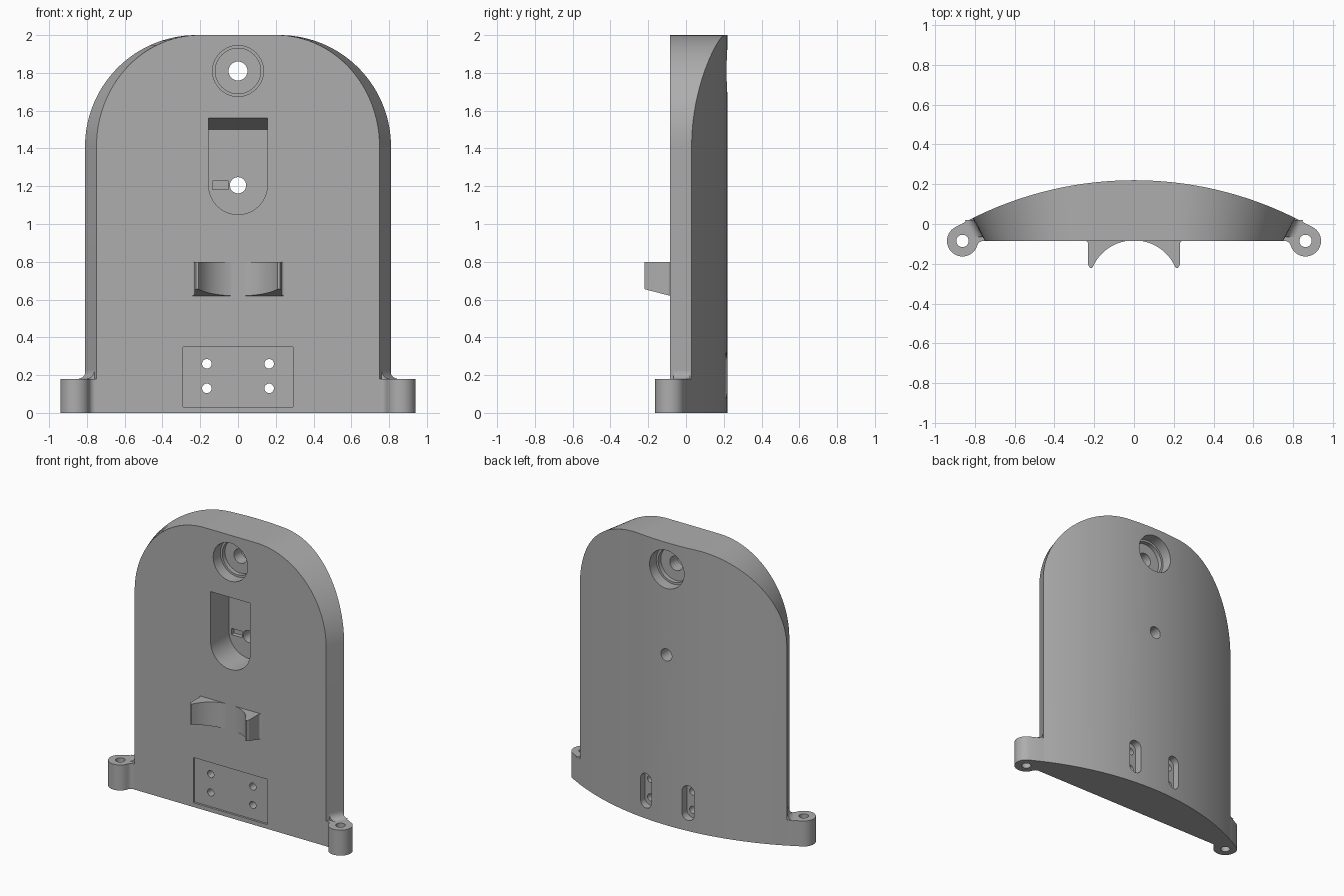
import bpy, bmesh
from math import sin, cos, pi, sqrt, radians
from mathutils import Vector

old = bpy.data.objects.get("Cube")
if old:
    bpy.data.objects.remove(old, do_unlink=True)

grey = bpy.data.materials.new("plain grey")
grey.use_nodes = True
grey.diffuse_color = (0.42, 0.42, 0.42, 1)
grey.node_tree.nodes["Principled BSDF"].inputs["Base Color"].default_value = grey.diffuse_color

FRONT = -0.085
HALF = 0.81
ARCH = 0.59
BACK_R = 1.82


def back_y(x):
    return 0.22 - BACK_R + sqrt(BACK_R ** 2 - x * x)


def top_z(x):
    d = max(abs(x) - (HALF - ARCH), 0)
    return 2 - ARCH + sqrt(max(ARCH ** 2 - d * d, 0))


def finish(name, bm):
    bmesh.ops.recalc_face_normals(bm, faces=bm.faces)
    mesh = bpy.data.meshes.new(name)
    bm.to_mesh(mesh)
    bm.free()
    mesh.materials.append(grey)
    ob = bpy.data.objects.new(name, mesh)
    bpy.context.collection.objects.link(ob)
    return ob


def loft(name, a, b):
    """Closed solid between two matching outlines."""
    bm = bmesh.new()
    va, vb = [[bm.verts.new(p) for p in ring] for ring in (a, b)]
    bm.faces.new(va)
    bm.faces.new(vb[::-1])
    n = len(va)
    for i in range(n):
        j = (i + 1) % n
        bm.faces.new((va[i], vb[i], vb[j], va[j]))
    return finish(name, bm)


def arc(cx, cy, r, a0, a1, n=32):
    return [(cx + r * cos(radians(a0 + (a1 - a0) * i / n)),
             cy + r * sin(radians(a0 + (a1 - a0) * i / n))) for i in range(n + 1)]


def along_y(name, pts, y0, y1):
    return loft(name, [(x, y0, z) for x, z in pts], [(x, y1, z) for x, z in pts])


def along_z(name, pts, z0, z1):
    return loft(name, [(x, y, z0) for x, y in pts], [(x, y, z1) for x, y in pts])


def disc(x, z, r, y0, y1):
    return along_y("cutter", arc(x, z, r, 0, 360, 48)[:-1], y0, y1)


def capsule(x, z0, z1, r):
    return arc(x, z1, r, 0, 180, 16) + arc(x, z0, r, 180, 360, 16)


def select(ob):
    bpy.ops.object.select_all(action='DESELECT')
    ob.select_set(True)
    bpy.context.view_layer.objects.active = ob


def cut(ob, cutter):
    cutter.hide_render = True
    mod = ob.modifiers.new("cut", 'BOOLEAN')
    mod.operation = 'DIFFERENCE'
    mod.solver = 'EXACT'
    mod.object = cutter
    select(ob)
    bpy.ops.object.modifier_apply(modifier=mod.name)
    bpy.data.objects.remove(cutter, do_unlink=True)


def smooth(ob):
    select(ob)
    bpy.ops.object.shade_smooth_by_angle(angle=radians(25))


# Arched body: columns across the width, flat front and curved back
bm = bmesh.new()
N = 72
cols = []
for i in range(N + 1):
    x = HALF * sin(pi * (i / N - 0.5))
    fx, z = x * 0.925, top_z(x)
    cols.append([bm.verts.new(p) for p in (
        (fx, FRONT, 0), (fx, FRONT, z), (x, back_y(x), z), (x, back_y(x), 0))])
for p, q in zip(cols, cols[1:]):
    for k in range(4):
        m = (k + 1) % 4
        bm.faces.new((p[k], p[m], q[m], q[k]))
bm.faces.new(cols[0])
bm.faces.new(cols[-1])
bmesh.ops.dissolve_limit(bm, angle_limit=0.001, verts=bm.verts, edges=bm.edges)
body = finish("body", bm)

# Stepped round recess on both sides with a through hole
Z_HOLE = 1.81
for r, y0, y1 in ((0.135, -0.5, -0.005), (0.12, -0.5, 0.025),
                  (0.135, 0.14, 0.5), (0.12, 0.11, 0.5), (0.05, -0.5, 0.5)):
    cut(body, disc(0, Z_HOLE, r, y0, y1))

# Deep pocket with a round foot and a sloped ceiling
FLOOR = 0.12
foot = arc(0, 1.205, 0.155, 180, 360)
slope = 0.06 / (FLOOR - FRONT)
y_out = FRONT - 0.05
ends = [[(x, y, z) for x, z in foot + [(0.155, t), (-0.155, t)]]
        for y, t in ((y_out, 1.56 + slope * 0.05), (FLOOR, 1.50))]
cut(body, loft("cutter", *ends))
cut(body, disc(0, 1.205, 0.043, -0.5, 0.5))
key = [(-0.135, 1.183), (-0.05, 1.183), (-0.05, 1.227), (-0.135, 1.227)]
cut(body, along_y("cutter", key, 0.05, FLOOR + 0.03))

# Shallow mounting panel, screw holes and back slots
panel = [(-0.29, 0.03), (0.29, 0.03), (0.29, 0.35), (-0.29, 0.35)]
cut(body, along_y("cutter", panel, -0.5, FRONT + 0.015))
for x in (-0.165, 0.165):
    cut(body, along_y("cutter", capsule(x, 0.12, 0.275, 0.045), 0.16, 0.5))
    for z in (0.13, 0.26):
        cut(body, disc(x, z, 0.025, -0.5, 0.5))
smooth(body)

# Curved cradle on the front, underside sloping up towards the tips
R = 0.227
bowl = arc(0, FRONT - R + 0.003, R, 154, 26, 40)
flare = arc(0.245, FRONT - 0.015, 0.015, 180, 90, 6)
outline = bowl + [(0.21, -0.22), (0.222, -0.22), (0.23, -0.205)] + flare
outline += [(0.245, FRONT + 0.01), (-0.245, FRONT + 0.01)]
outline += [(-x, y) for x, y in reversed(flare)]
outline += [(-0.23, -0.205), (-0.222, -0.22), (-0.21, -0.22)]
low = [(x, y, 0.62 + 0.26 * (FRONT - y)) for x, y in outline]
smooth(loft("cradle", low, [(x, y, 0.80) for x, y in outline]))

# Side lugs with vertical holes, and small fillets above them
for s, side in ((1, "left"), (-1, "right")):
    cx, cy, r = 0.862, FRONT, 0.078
    pts = arc(cx, cy, r, -150, 62, 36)
    pts += [(0.81, 0.03), (0.72, 0.05), (0.70, -0.08), (0.745, FRONT)]
    pts += arc(0.755, FRONT - 0.035, 0.035, 90, 25, 6)
    lug = along_z(side + "_lug", [(s * x, y) for x, y in pts], 0, 0.18)
    hole = [(s * x, y) for x, y in arc(cx, cy, 0.031, 0, 360, 32)[:-1]]
    cut(lug, along_z("cutter", hole, -0.1, 0.3))
    smooth(lug)

    curve = arc(0.045, 0.225, 0.045, 180, 270, 8)
    rings = [[(s * (e + d), y, z) for d, z in curve + [(-0.03, 0.175), (-0.03, 0.225)]]
             for e, y in ((0.76, -0.065), (0.805, 0.02))]
    smooth(loft(side + "_lug_fillet", *rings))
